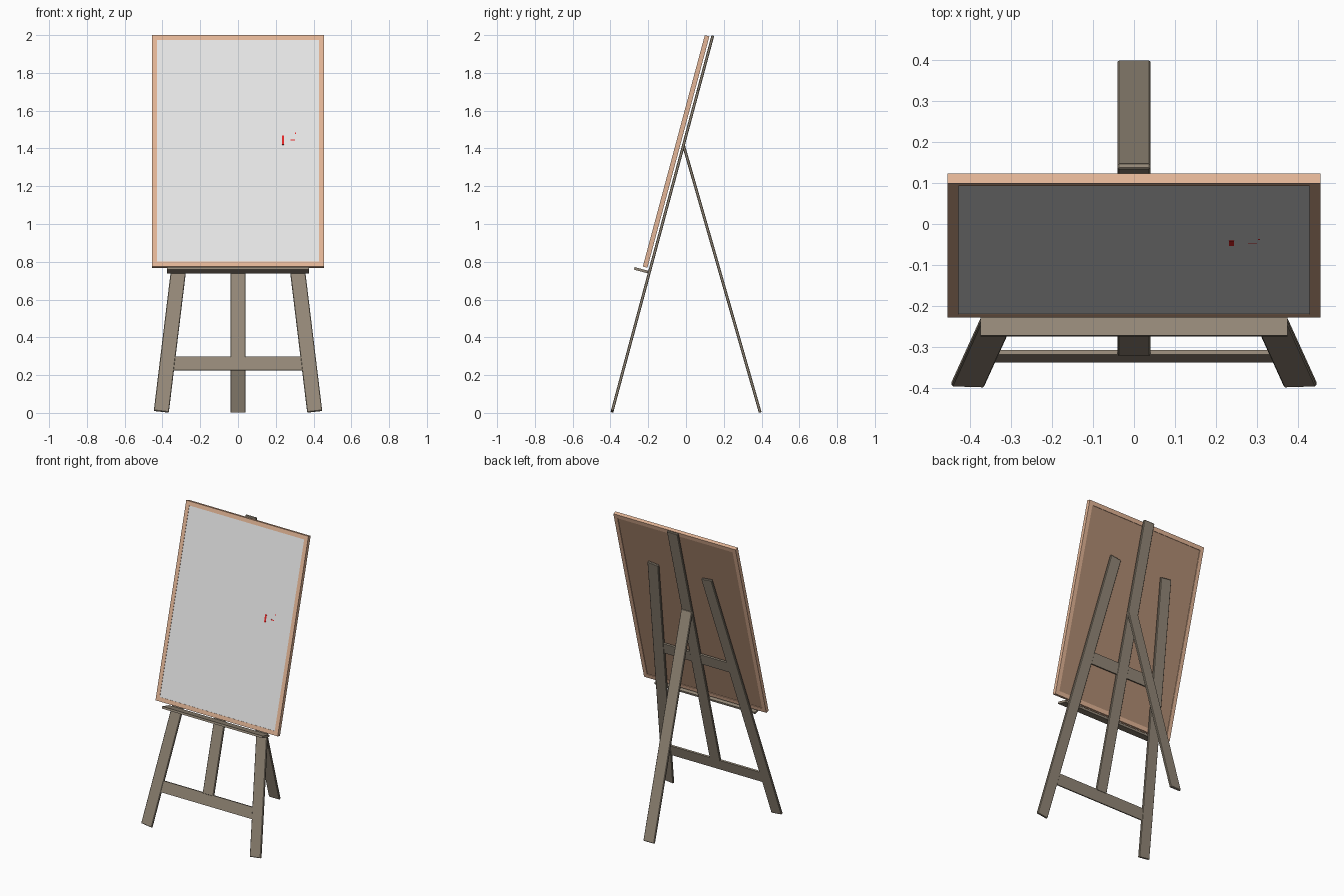
import bpy, bmesh, math
from mathutils import Matrix

if "Cube" in bpy.data.objects:
    bpy.data.objects.remove(bpy.data.objects["Cube"])

def material(name, rgb):
    m = bpy.data.materials.new(name)
    m.diffuse_color = (*rgb, 1)
    m.use_nodes = True
    m.node_tree.nodes["Principled BSDF"].inputs["Base Color"].default_value = m.diffuse_color
    return m

WOOD = material("grey_wood", (0.30, 0.25, 0.19))
FRAME = material("light_wood", (0.78, 0.47, 0.31))
BACK = material("brown_backing", (0.45, 0.27, 0.175))
CANVAS = material("canvas_white", (0.8, 0.8, 0.8))
RED = material("red_paint", (0.8, 0.02, 0.02))

# Leaning frame: local x = across, local y = into the back, local z = up the slope
LEAN = Matrix.Translation((0, -0.3855, 0)) @ Matrix.Rotation(math.radians(-15), 4, 'X')
REAR = Matrix.Translation((0, 0.3855, 0)) @ Matrix.Rotation(math.radians(16), 4, 'X')

def box(name, x, y, z, mat, base=LEAN, bevel=0.0):
    """Box from (min, max) ranges in the local frame."""
    bm = bmesh.new()
    bmesh.ops.create_cube(bm, size=1)
    for v in bm.verts:
        v.co = [r[0] if c < 0 else r[1] for c, r in zip(v.co, (x, y, z))]
    if bevel:
        bmesh.ops.bevel(bm, geom=bm.edges[:], offset=bevel, segments=1, affect='EDGES')
    bm.transform(base)
    me = bpy.data.meshes.new(name)
    bm.to_mesh(me)
    bm.free()
    me.materials.append(mat)
    ob = bpy.data.objects.new(name, me)
    bpy.context.collection.objects.link(ob)
    return ob

T = (-0.015, 0)          # timber thickness
THIN = (-0.0135, -0.0015)  # rails sit just inside the leg faces
BV = 0.003

# splayed front legs
for s, side in ((1, "right"), (-1, "left")):
    splay = LEAN @ Matrix.Translation((s * 0.406, 0, 0.005)) @ Matrix.Rotation(math.radians(-6.7 * s), 4, 'Y')
    box("front_leg_" + side, (-0.04, 0.04), T, (0, 1.77), WOOD, splay, BV)

# centre post and rear leg
box("centre_post", (-0.04, 0.04), T, (0.30, 2.066), WOOD, LEAN, BV)
box("rear_leg", (-0.04, 0.04), (0, 0.015), (0, 1.467), WOOD, REAR, BV)

# cross rails between the legs
box("lower_rail", (-0.345, 0.345), THIN, (0.232, 0.306), WOOD)
box("upper_rail", (-0.25, 0.25), THIN, (1.055, 1.13), WOOD)

# ledge holding the board
box("ledge", (-0.375, 0.375), (-0.09, -0.015), (0.761, 0.775), WOOD)

# board: four frame bars around the canvas and its backing
W, B, Z0, Z1 = 0.456, 0.027, 0.789, 2.057
D = (-0.049, -0.024)
for s, side in ((1, "right"), (-1, "left")):
    box("board_frame_" + side, sorted((s * W, s * (W - B))), D, (Z0, Z1), FRAME)
box("board_frame_bottom", (B - W, W - B), D, (Z0, Z0 + B), FRAME)
box("board_frame_top", (B - W, W - B), D, (Z1 - B, Z1), FRAME)
box("canvas", (B - W, W - B), (-0.047, -0.037), (Z0 + B, Z1 - B), CANVAS)
box("backing", (B - W, W - B), (-0.037, -0.028), (Z0 + B, Z1 - B), BACK)

# small red paint flecks on the canvas
for x, z, w, h in ((0.238, 1.482, 0.012, 0.05), (0.29, 1.484, 0.022, 0.006), (0.305, 1.52, 0.005, 0.01)):
    box("paint_fleck", (x - w / 2, x + w / 2), (-0.0475, -0.0465), (z - h / 2, z + h / 2), RED)
